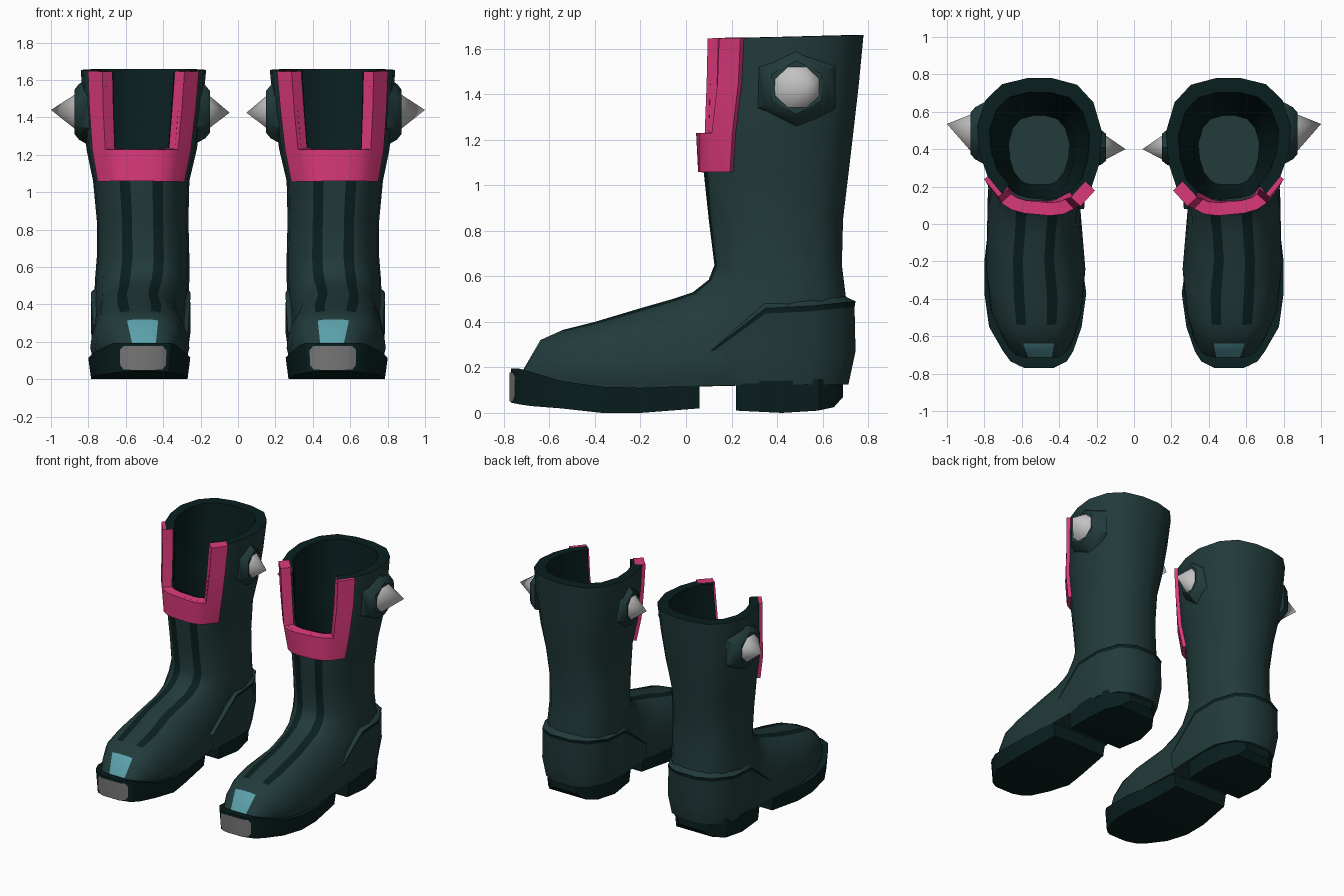
import bpy, bmesh, math
from mathutils import Vector

if "Cube" in bpy.data.objects:
    bpy.data.objects.remove(bpy.data.objects["Cube"])


def material(name, rgb):
    m = bpy.data.materials.new(name)
    m.diffuse_color = (*rgb, 1)
    m.use_nodes = True
    m.node_tree.nodes["Principled BSDF"].inputs["Base Color"].default_value = m.diffuse_color
    return m


LEATHER = material("dark green leather", (0.016, 0.044, 0.044))
DARK = material("deep green rubber", (0.003, 0.0135, 0.0135))
PINK = material("pink trim", (0.72, 0.042, 0.2))
STEEL = material("spike steel", (0.54, 0.54, 0.54))
PLATE = material("toe plate steel", (0.18, 0.18, 0.18))
TEAL = material("teal patch", (0.105, 0.35, 0.4))


def build(name, verts, faces, mats, index=None, smooth=40, fix=False):
    """Make one part of the right boot."""
    me = bpy.data.meshes.new(name)
    me.from_pydata([tuple(v) for v in verts], [], faces)
    for m in mats:
        me.materials.append(m)
    if index:
        for p, i in zip(me.polygons, index):
            p.material_index = i
    bm = bmesh.new()
    bm.from_mesh(me)
    if fix:
        bmesh.ops.recalc_face_normals(bm, faces=bm.faces)
    loose = [v for v in bm.verts if not v.link_faces]
    bmesh.ops.delete(bm, geom=loose, context='VERTS')
    bm.to_mesh(me)
    bm.free()
    if smooth:
        for p in me.polygons:
            p.use_smooth = True
        me.set_sharp_from_angle(angle=math.radians(smooth))
    ob = bpy.data.objects.new(name, me)
    bpy.context.collection.objects.link(ob)
    return ob


def mirror(ob):
    """Add the matching part of the left boot."""
    ob.modifiers.new("pair", 'MIRROR').use_mirror_merge = False
    return ob


# Half cross-sections (width, front-to-back) for the shaft and for the foot
SHAFT = [(.23, 0), (.45, .02), (.6, .06), (.83, .19), (.96, .38), (1, .6), (.86, .82), (.6, .95), (.2, 1)]
FOOT = [(.23, 0), (.44, .03), (.58, .07), (.78, .2), (.9, .4), (.97, .6), (1, .8), (.95, 1), (.3, 1)]
# Sections: front y,z / back y,z / inner x, outer x / foot blend / skew of the front
SECTIONS = [
    (.095, 1.645, .78, 1.66, .17, .84, 0, .13), (.09, 1.45, .76, 1.45, .19, .83, 0, .13),
    (.075, 1.23, .735, 1.23, .22, .81, 0, .09), (.08, 1.06, .715, 1.06, .26, .775, 0, .04),
    (.10, .85, .69, .85, .265, .755, 0, 0), (.125, .65, .685, .65, .26, .755, 0, 0),
    (.10, .585, .705, .49, .26, .765, 0, 0), (.03, .53, .71, .25, .27, .77, 0, 0),
    (-.06, .5, .58, .13, .285, .77, .3, 0), (-.2, .46, .25, .12, .29, .785, .9, 0),
    (-.4, .4, -.2, .11, .26, .79, 1, 0), (-.54, .365, -.45, .11, .28, .765, 1, 0),
    (-.64, .32, -.6, .12, .32, .7, 1, 0), (-.715, .19, -.7, .12, .36, .645, 1, 0)]
N = 18
NOTCH, ARMS = {0, 1, 15, 16, 17}, {2, 14}


def ring(s):
    fy, fz, by, bz, x0, x1, f, skew = s
    half = [(a[0] * (1 - f) + b[0] * f, a[1] * (1 - f) + b[1] * f) for a, b in zip(SHAFT, FOOT)]
    full = half + [(-u, v) for u, v in reversed(half)]
    r = (x1 - x0) / 2
    return [Vector(((x0 + x1) / 2 + u * r, fy + (by - fy) * v + skew * u * r * (1 - v),
                    fz + (bz - fz) * v)) for u, v in full]


def quad(k, j, n=N):
    return (k * n + j, (k + 1) * n + j, (k + 1) * n + (j + 1) % n, k * n + (j + 1) % n)


rings = [ring(s) for s in SECTIONS]
skin = [v for r in rings for v in r]

# Boot upper, with open front notch, lace strips and toe patch
faces, index = [], []
for k in range(len(rings) - 1):
    for j in range(N):
        if k < 2 and j in NOTCH:
            continue
        faces.append(quad(k, j))
        strip = 3 <= k < 11 and j in (0, 16)
        patch = k == 12 and j in (0, 16, 17)
        index.append(1 if strip else 2 if patch else 0)
last = (len(rings) - 1) * N
faces.append(tuple(range(last, last + N)))
index.append(0)
mirror(build("boot_upper", skin, faces, [LEATHER, DARK, TEAL], index))


# Inner lining with rim and floor
def shrink(r, s):
    c = sum(r, Vector()) / N
    return [Vector((c.x + (v.x - c.x) * s, c.y + (v.y - c.y) * s, v.z)) for v in r]


inner = [rings[0]] + [shrink(r, s) for r, s in zip(rings[:6], (.8, .8, .8, .77, .73, .66))]
faces = [quad(k, j) for k in range(6) for j in range(N) if not (k < 3 and j in NOTCH)]
index = [0] * len(faces) + [1]
faces.append(tuple(range(6 * N, 7 * N)))
mirror(build("lining", [v for r in inner for v in r], faces, [DARK, LEATHER], index))

# Pink U-shaped trim around the notch
faces = [quad(k, j) for k in range(3) for j in range(N)
         if j in ARMS or (k == 2 and j in NOTCH)]
trim = build("notch_trim", skin, faces, [PINK], smooth=80)
sol = trim.modifiers.new("thickness", 'SOLIDIFY')
sol.thickness, sol.offset = .07, -.3
trim.modifiers.new("crisp_edges", 'EDGE_SPLIT').split_angle = math.radians(60)
mirror(trim)

# Heel counter wrapped round the back, with a dark seam under its lip
side = [(.95, .08, .25), (1, .35, .46), (.98, .55, .47), (.7, .69, .485), (.3, .745, .49)]
path = side + [(-u, y, z) for u, y, z in reversed(side)]
M = len(path)
verts = []
for scale, t in ((.9, -.06), (1, 0), (.99, .07), (1, .6), (.93, 1)):
    for u, y, z in path:
        verts.append((.52 + u * .267 * scale, .3 + (y - .3) * scale if y > .3 else y,
                      z + (.125 - z) * t))
faces = [quad(k, j, M) for k in range(4) for j in range(M - 1)]
index = [1 if k == 1 else 0 for k in range(4) for j in range(M - 1)] + [0]
faces.append(tuple(range(4 * M, 5 * M)))
mirror(build("heel_counter", verts, faces, [LEATHER, DARK], index))


# Sole blocks lofted from rows of y, inner x, outer x, bottom z, top z
def block(name, rows):
    verts, faces = [], []
    for y, a, b, z0, z1 in rows:
        verts += [(a + .015, y, z0), (b - .015, y, z0), (b, y, z1), (a, y, z1)]
    for k in range(len(rows) - 1):
        faces += [quad(k, j, 4) for j in range(4)]
    e = len(verts)
    faces += [(0, 1, 2, 3), (e - 4, e - 3, e - 2, e - 1)]
    mirror(build(name, verts, faces, [DARK], smooth=30, fix=True))


block("front_sole", [(.06, .31, .77, .02, .12), (-.2, .28, .8, 0, .11), (-.37, .255, .8, 0, .115),
                     (-.55, .28, .775, .02, .14), (-.68, .325, .7, .03, .18),
                     (-.735, .36, .66, .038, .195), (-.77, .43, .585, .045, .195)])
block("heel_block", [(.22, .3, .765, .01, .14), (.42, .28, .775, 0, .14), (.58, .31, .75, .01, .15),
                     (.65, .36, .69, .025, .15), (.69, .41, .63, .07, .14)])

# Steel plate curved round the toe tip
verts = []
for z, inset in ((.05, .02), (.075, 0), (.155, 0), (.178, .02)):
    for x, y in ((.383 + inset, -.751 - inset / 2), (.43, -.776), (.585, -.776), (.632 - inset, -.751 - inset / 2)):
        verts.append((x, y, z))
faces = [(4 * k + j, 4 * k + j + 1, 4 * k + j + 5, 4 * k + j + 4) for k in range(3) for j in range(3)]
mirror(build("toe_plate", verts, faces, [PLATE]))


# Spikes on hexagonal leather pads
def oval(x, y, z, ry, rz, n):
    start = math.pi / 6 if n == 6 else math.pi / 8
    return [(x, y + ry * math.cos(start + 2 * math.pi * i / n),
             z + rz * math.sin(start + 2 * math.pi * i / n)) for i in range(n)]


def spike(name, base, tip, out, ry, rz):
    x, y, z = base
    pad = []
    for depth, grow in ((.085, 1.75), (.025, 1.42), (0, 1.12)):
        pad += oval(x - out * depth, y, z, ry * grow, rz * grow, 6)
    faces = [quad(k, j, 6) for k in range(2) for j in range(6)]
    faces += [tuple(range(12, 18)), tuple(range(6))]
    mirror(build(name + "_pad", pad, faces, [LEATHER], fix=True))
    cone = oval(x - out * .01, y, z, ry, rz, 8) + [tip]
    mirror(build(name, cone, [(j, (j + 1) % 8, 8) for j in range(8)] + [tuple(range(8))],
                 [STEEL], smooth=50, fix=True))


spike("outer_spike", (.875, .485, 1.43), (1.0, .535, 1.44), 1, .113, .105)
spike("inner_spike", (.15, .41, 1.43), (.045, .4, 1.425), -1, .075, .1)
